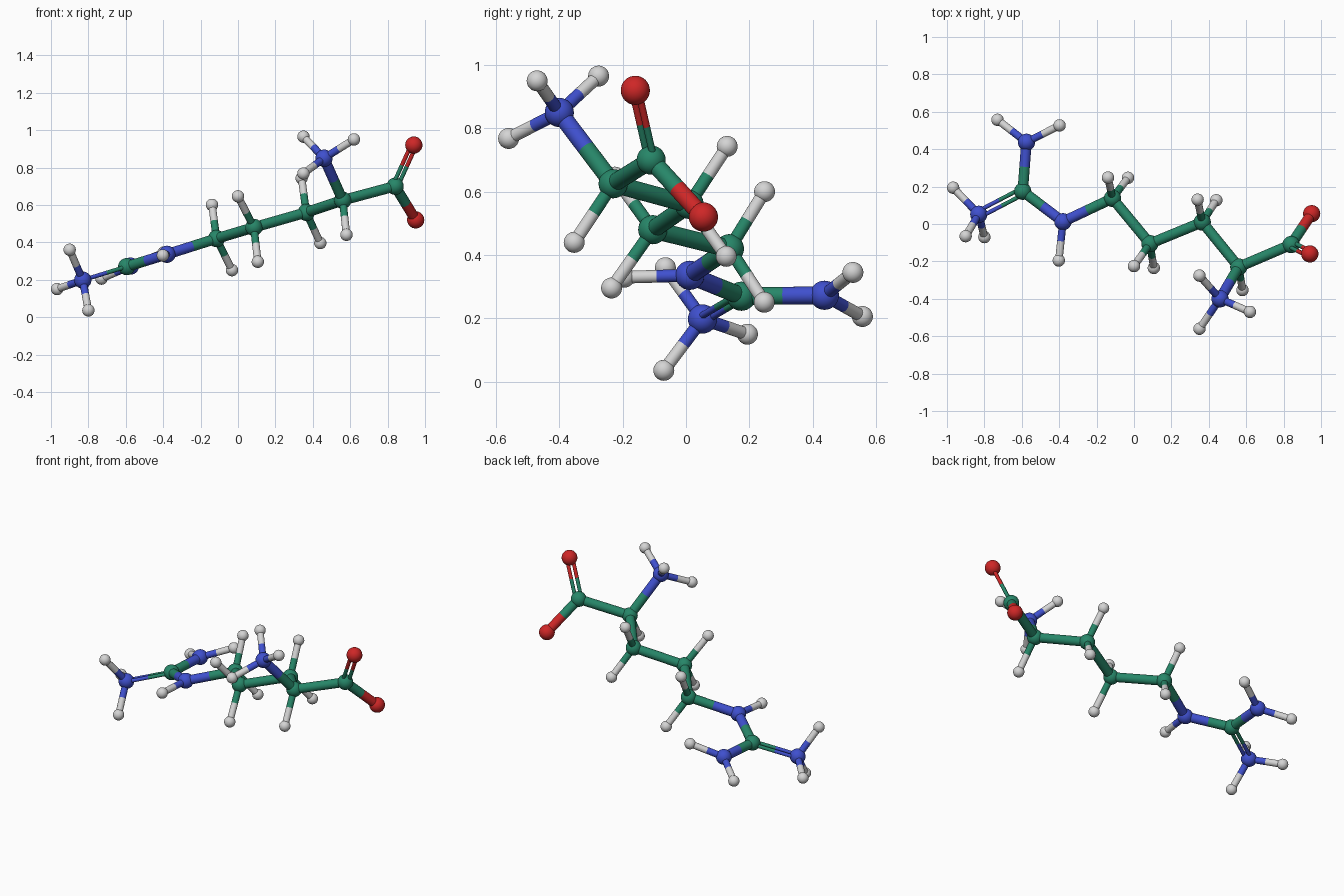
import bpy
import bmesh
from mathutils import Vector, Matrix

default = bpy.data.objects.get("Cube")
if default:
    bpy.data.objects.remove(default, do_unlink=True)


def make_material(name, rgb):
    mat = bpy.data.materials.new(name)
    mat.use_nodes = True
    mat.diffuse_color = (*rgb, 1)
    mat.node_tree.nodes["Principled BSDF"].inputs["Base Color"].default_value = (*rgb, 1)
    return mat


MATERIALS = {
    "carbon": make_material("carbon green", (.02, .24, .14)),
    "nitrogen": make_material("nitrogen blue", (.05, .08, .62)),
    "oxygen": make_material("oxygen red", (.62, .02, .02)),
    "hydrogen": make_material("hydrogen light grey", (.66, .66, .66)),
}
HEAVY_RADIUS, HYDROGEN_RADIUS = .046, .033
BOND_RADIUS, THIN_RADIUS = .028, .02
STRAND_RADIUS, STRAND_OFFSET = .011, .017

# Heavy atoms: name -> (element, position)
ATOMS = {
    "acid_carbon": ("carbon", (.84, -.11, .70)),
    "upper_oxygen": ("oxygen", (.94, -.16, .92)),
    "lower_oxygen": ("oxygen", (.95, .055, .52)),
    "branch_carbon": ("carbon", (.56, -.23, .625)),
    "branch_nitrogen": ("nitrogen", (.46, -.40, .85)),
    "first_chain_carbon": ("carbon", (.365, .01, .56)),
    "second_chain_carbon": ("carbon", (.085, -.105, .48)),
    "third_chain_carbon": ("carbon", (-.115, .137, .42)),
    "chain_nitrogen": ("nitrogen", (-.38, .012, .336)),
    "fork_carbon": ("carbon", (-.595, .175, .27)),
    "back_nitrogen": ("nitrogen", (-.575, .437, .273)),
    "end_nitrogen": ("nitrogen", (-.83, .052, .198)),
}

# Hydrogens attached to each heavy atom
HYDROGENS = {
    "branch_nitrogen": [(.62, -.47, .95), (.35, -.56, .768), (.35, -.276, .965)],
    "branch_carbon": [(.58, -.353, .44)],
    "first_chain_carbon": [(.34, .13, .743), (.44, .127, .396)],
    "second_chain_carbon": [(0, -.225, .646), (.106, -.235, .296)],
    "third_chain_carbon": [(-.139, .248, .6), (-.032, .247, .251)],
    "chain_nitrogen": [(-.402, -.195, .33)],
    "back_nitrogen": [(-.73, .557, .206), (-.398, .527, .345)],
    "end_nitrogen": [(-.90, -.065, .36), (-.967, .194, .15), (-.80, -.07, .036)],
}

SINGLE_BONDS = [
    ("acid_carbon", "lower_oxygen"), ("acid_carbon", "branch_carbon"),
    ("branch_carbon", "branch_nitrogen"), ("branch_carbon", "first_chain_carbon"),
    ("first_chain_carbon", "second_chain_carbon"),
    ("second_chain_carbon", "third_chain_carbon"),
    ("third_chain_carbon", "chain_nitrogen"), ("chain_nitrogen", "fork_carbon"),
    ("fork_carbon", "back_nitrogen"),
]
# Start, end, and a neighbour that fixes the plane of the two strands
DOUBLE_BONDS = [
    ("acid_carbon", "upper_oxygen", "lower_oxygen"),
    ("fork_carbon", "end_nitrogen", "back_nitrogen"),
]


def add_object(name, bm, elements, matrix):
    mesh = bpy.data.meshes.new(name)
    bm.to_mesh(mesh)
    bm.free()
    for element in elements:
        mesh.materials.append(MATERIALS[element])
    obj = bpy.data.objects.new(name, mesh)
    obj.matrix_world = matrix
    bpy.context.collection.objects.link(obj)
    return obj


def add_atom(name, element, position):
    radius = HYDROGEN_RADIUS if element == "hydrogen" else HEAVY_RADIUS
    bm = bmesh.new()
    bmesh.ops.create_uvsphere(bm, u_segments=32, v_segments=16, radius=radius)
    for face in bm.faces:
        face.smooth = True
    add_object(name, bm, [element], Matrix.Translation(position))


def add_bond(name, start, end, elements, radius, offset=Vector()):
    """Rod between two atoms, each half in the colour of its own atom."""
    start, end = Vector(start), Vector(end)
    axis = end - start
    bm = bmesh.new()
    bmesh.ops.create_cone(bm, cap_ends=True, segments=24, radius1=radius,
                          radius2=radius, depth=axis.length)
    bmesh.ops.bisect_plane(bm, geom=bm.verts[:] + bm.edges[:] + bm.faces[:],
                           plane_co=(0, 0, 0), plane_no=(0, 0, 1))
    for face in bm.faces:
        face.material_index = int(face.calc_center_median().z > 0)
        face.smooth = len(face.verts) == 4
    turn = axis.to_track_quat("Z", "Y").to_matrix().to_4x4()
    add_object(name, bm, elements,
               Matrix.Translation((start + end) / 2 + offset) @ turn)


# Atoms
for name, (element, position) in ATOMS.items():
    add_atom(name, element, position)

# Hydrogens with their thin bonds
for parent, positions in HYDROGENS.items():
    element, origin = ATOMS[parent]
    for i, position in enumerate(positions, 1):
        add_atom(f"{parent}_hydrogen_{i}", "hydrogen", position)
        add_bond(f"{parent}_hydrogen_bond_{i}", origin, position,
                 [element, "hydrogen"], THIN_RADIUS)

# Thick single bonds
for a, b in SINGLE_BONDS:
    add_bond(f"{a}_to_{b}_bond", ATOMS[a][1], ATOMS[b][1],
             [ATOMS[a][0], ATOMS[b][0]], BOND_RADIUS)

# Double bonds: two slim strands side by side
for a, b, neighbour in DOUBLE_BONDS:
    start, end, side = (Vector(ATOMS[key][1]) for key in (a, b, neighbour))
    axis = (end - start).normalized()
    across = (side - start) - axis * (side - start).dot(axis)
    across.normalize()
    for label, sign in (("inner", 1), ("outer", -1)):
        add_bond(f"{a}_to_{b}_{label}_strand", start, end,
                 [ATOMS[a][0], ATOMS[b][0]], STRAND_RADIUS,
                 across * STRAND_OFFSET * sign)
